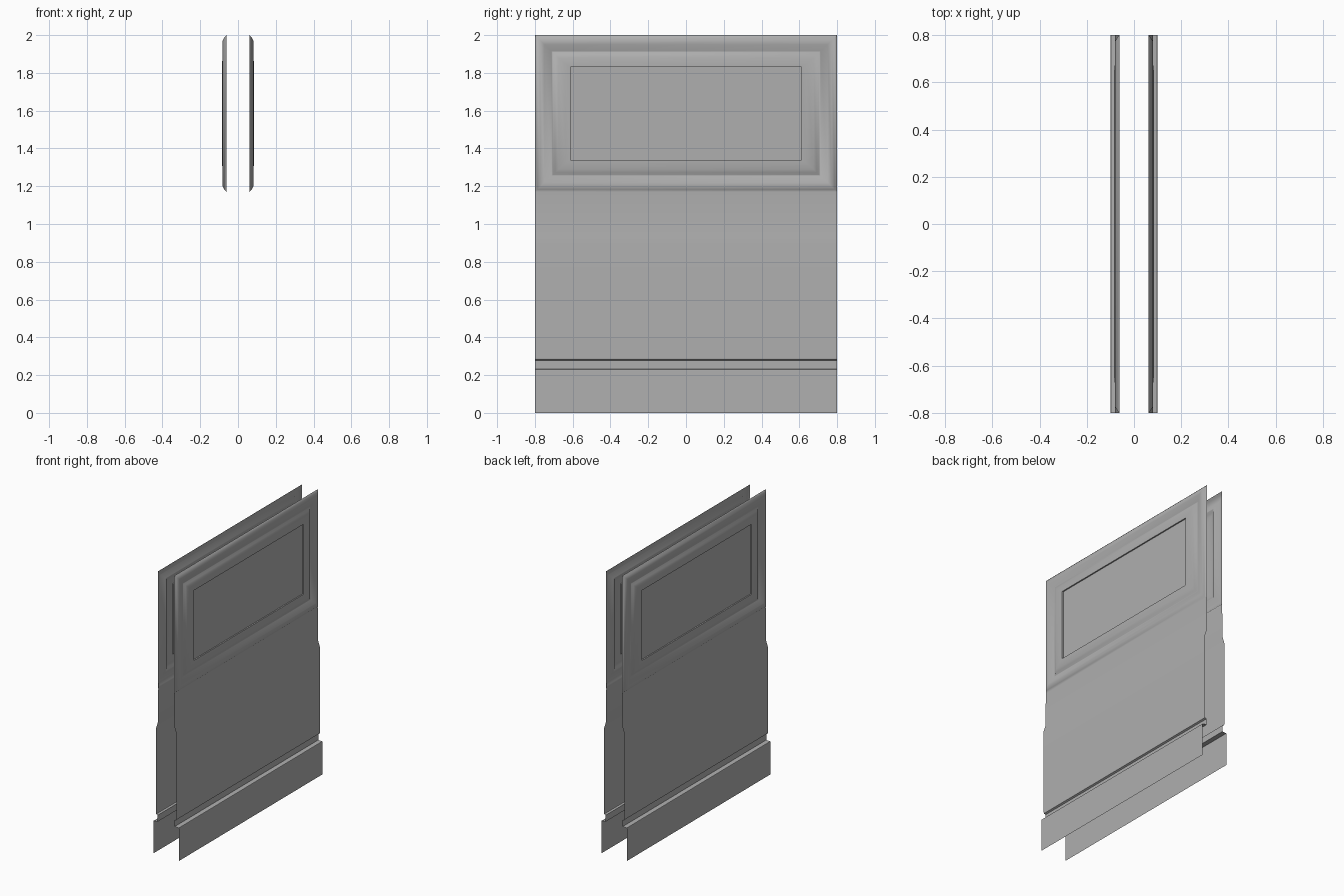
import bpy, bmesh

if "Cube" in bpy.data.objects:
    bpy.data.objects.remove(bpy.data.objects["Cube"])

W = 0.8            # half width along y
Z0, Z1 = 1.17, 2.0  # raised panel limits

mat = bpy.data.materials.new("dark_grey")
mat.diffuse_color = (0.43, 0.43, 0.43, 1)
mat.use_nodes = True
mat.node_tree.nodes["Principled BSDF"].inputs["Base Color"].default_value = mat.diffuse_color

# Wainscot: (x, z) profile extruded along y
profile = [(0.10, 0), (0.10, 0.225), (0.097, 0.231), (0.066, 0.233),
           (0.066, 0.278), (0.078, 0.283), (0.081, 0.292), (0.081, 0.885),
           (0.066, 0.93), (0.062, Z0)]
verts = [(x, y, z) for x, z in profile for y in (-W, W)]
faces = [(2*i, 2*i+1, 2*i+3, 2*i+2) for i in range(len(profile) - 1)]

# Framed panel: nested rectangles given as (y inset, z inset, x)
rings = [(0, 0, 0.062), (0.012, 0.012, 0.072), (0.028, 0.028, 0.081),
         (0.05, 0.05, 0.081), (0.088, 0.085, 0.066), (0.095, 0.09, 0.066),
         (0.108, 0.103, 0.0745), (0.125, 0.12, 0.081), (0.16, 0.15, 0.085),
         (0.189, 0.168, 0.085), (0.189, 0.168, 0.076)]
base = len(verts)
for dy, dz, x in rings:
    y, a, b = W - dy, Z0 + dz, Z1 - dz
    verts += [(x, -y, a), (x, y, a), (x, y, b), (x, -y, b)]
for i in range(len(rings) - 1):
    o = base + 4 * i
    faces += [(o+k, o+(k+1) % 4, o+4+(k+1) % 4, o+4+k) for k in range(4)]
faces.append(tuple(range(len(verts) - 4, len(verts))))

# Weld panel to wainscot and face it outwards
me = bpy.data.meshes.new("wall_panel")
me.from_pydata(verts, [], faces)
bm = bmesh.new()
bm.from_mesh(me)
bmesh.ops.remove_doubles(bm, verts=bm.verts, dist=1e-5)
bmesh.ops.recalc_face_normals(bm, faces=bm.faces)
if sum(f.normal.x * f.calc_area() for f in bm.faces) < 0:
    bmesh.ops.reverse_faces(bm, faces=bm.faces)
bm.to_mesh(me)
bm.free()
me.materials.append(mat)
ob = bpy.data.objects.new("wall_panel", me)
bpy.context.collection.objects.link(ob)
bpy.context.view_layer.objects.active = ob
ob.select_set(True)
bpy.ops.object.shade_smooth_by_angle(angle=0.75)

# Second face of the wall, with flat areas kept flat
mod = ob.modifiers.new("Mirror", 'MIRROR')
mod.use_mirror_merge = False
wn = ob.modifiers.new("WeightedNormal", 'WEIGHTED_NORMAL')
wn.keep_sharp = True
